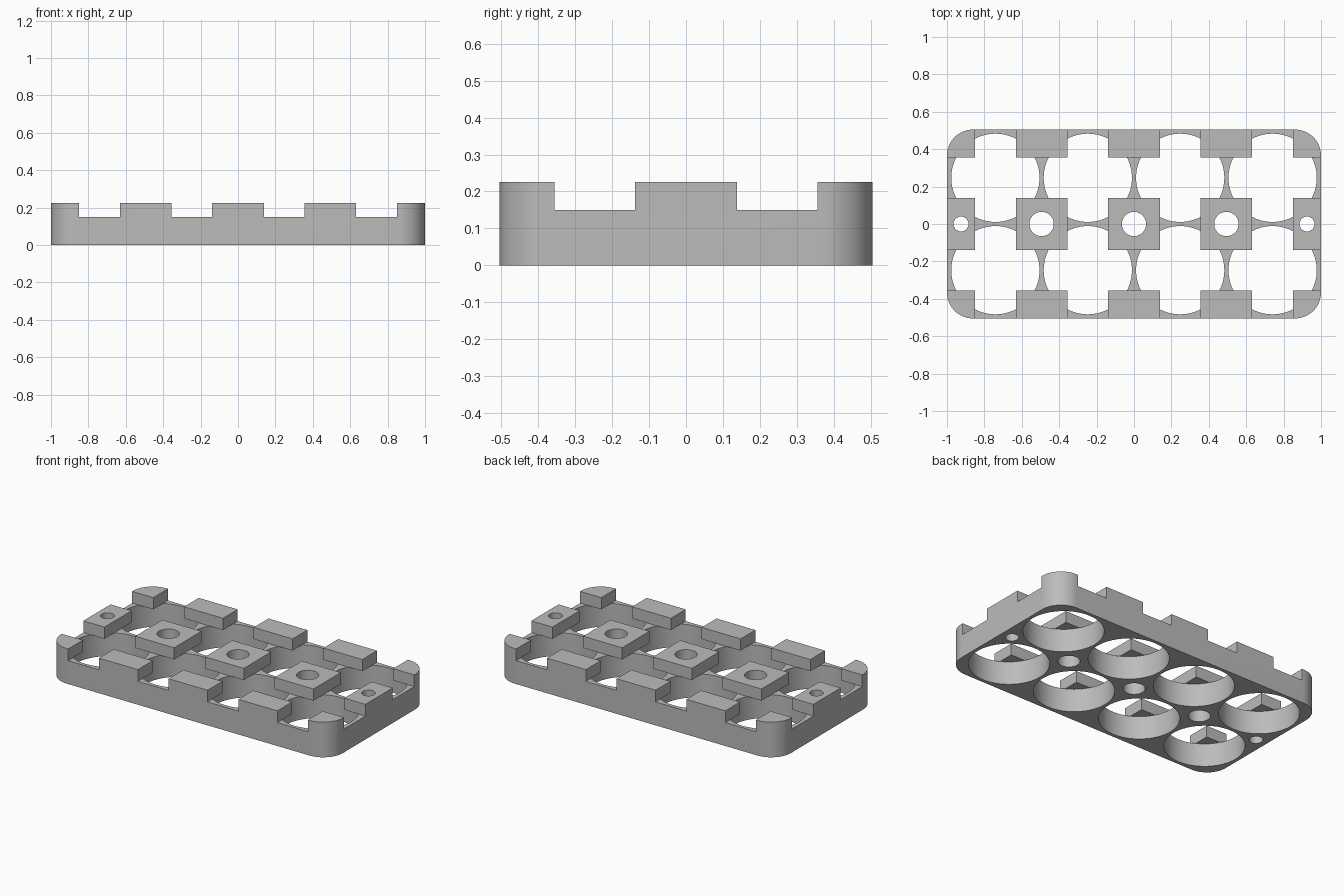
import bpy
import bmesh
from mathutils import Matrix, Vector

if "Cube" in bpy.data.objects:
    bpy.data.objects.remove(bpy.data.objects["Cube"])

HALF_X, HALF_Y, TOP, FLOOR = 1.0, 0.505, 0.225, 0.15
PITCH, BORE, CHANNEL, CORNER = 0.494, 0.236, 0.109, 0.14
COLUMNS = [PITCH * k for k in (-1.5, -0.5, 0.5, 1.5)]
ROWS = [-PITCH / 2, PITCH / 2]

grey = bpy.data.materials.new("plain grey")
grey.use_nodes = True
color = (0.5, 0.5, 0.5, 1)
grey.diffuse_color = color
grey.node_tree.nodes["Principled BSDF"].inputs["Base Color"].default_value = color


def add_object(name, bm):
    mesh = bpy.data.meshes.new(name)
    bm.to_mesh(mesh)
    bm.free()
    mesh.materials.append(grey)
    obj = bpy.data.objects.new(name, mesh)
    bpy.context.collection.objects.link(obj)
    return obj


def add_box(bm, low, high):
    low, high = Vector(low), Vector(high)
    place = Matrix.Translation((low + high) / 2) @ Matrix.Diagonal((*(high - low), 1))
    bmesh.ops.create_cube(bm, size=1, matrix=place)


def add_cylinder(bm, x, y, radius, low, high):
    bmesh.ops.create_cone(bm, cap_ends=True, segments=64, radius1=radius, radius2=radius,
                          depth=high - low, matrix=Matrix.Translation((x, y, (low + high) / 2)))


def cut(body, name, bm):
    cutter = add_object(name, bm)
    cutter.hide_render = True
    mod = body.modifiers.new(name, "BOOLEAN")
    mod.operation = "DIFFERENCE"
    mod.solver = "EXACT"
    mod.use_self = True
    mod.object = cutter
    bpy.ops.object.modifier_apply(modifier=mod.name)
    bpy.data.objects.remove(cutter)


# Block with rounded upright corners
bm = bmesh.new()
add_box(bm, (-HALF_X, -HALF_Y, 0), (HALF_X, HALF_Y, TOP))
upright = [e for e in bm.edges if abs(e.verts[0].co.z - e.verts[1].co.z) > 0.1]
bmesh.ops.bevel(bm, geom=upright, offset=CORNER, segments=16, profile=0.5, affect="EDGES")
holder = add_object("cell_holder", bm)
bpy.context.view_layer.objects.active = holder
holder.select_set(True)

# Crossing channels that leave the raised tabs
bm = bmesh.new()
for x in COLUMNS:
    add_box(bm, (x - CHANNEL, -1, FLOOR), (x + CHANNEL, 1, 1))
cut(holder, "column_channels", bm)
bm = bmesh.new()
for y in ROWS:
    add_box(bm, (-2, y - CHANNEL, FLOOR), (2, y + CHANNEL, 1))
cut(holder, "row_channels", bm)

# Round cell pockets, open below and stopped by the tabs
bm = bmesh.new()
for x in COLUMNS:
    for y in ROWS:
        add_cylinder(bm, x, y, BORE, -0.1, FLOOR)
cut(holder, "cell_pockets", bm)

# Screw holes through the middle row of tabs
bm = bmesh.new()
for x in (-PITCH, 0, PITCH):
    add_cylinder(bm, x, 0, 0.065, -0.1, 1)
for x in (-0.925, 0.925):
    add_cylinder(bm, x, 0, 0.04, -0.1, 1)
cut(holder, "screw_holes", bm)

bpy.ops.object.shade_smooth_by_angle(angle=0.5)
